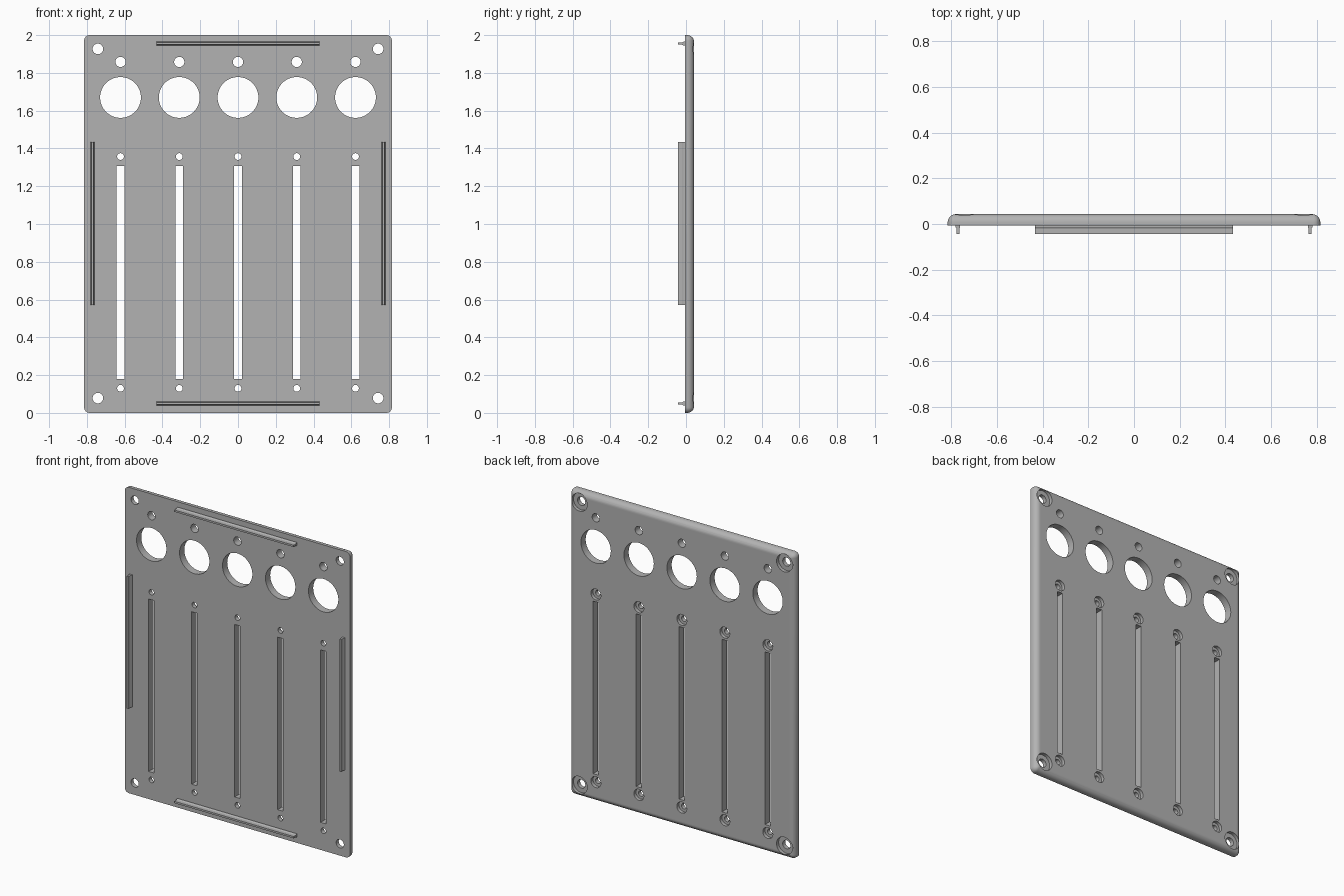
import bpy, bmesh, math
from mathutils import Matrix, Vector

cube = bpy.data.objects.get("Cube")
if cube:
    bpy.data.objects.remove(cube, do_unlink=True)

GREY = (0.45, 0.45, 0.45, 1)
mat = bpy.data.materials.new("plain grey")
mat.use_nodes = True
mat.diffuse_color = GREY
mat.node_tree.nodes["Principled BSDF"].inputs["Base Color"].default_value = GREY

FRONT, BACK = -0.006, 0.043
HALF_W, HALF_H = 0.815, 1.0
FILLET, CORNER = 0.036, 0.03
COLUMNS = [i * 0.311 for i in range(-2, 3)]


def make_object(name, bm):
    bmesh.ops.recalc_face_normals(bm, faces=bm.faces[:])
    mesh = bpy.data.meshes.new(name)
    bm.to_mesh(mesh)
    bm.free()
    mesh.materials.append(mat)
    obj = bpy.data.objects.new(name, mesh)
    bpy.context.collection.objects.link(obj)
    return obj


def loft(bm, rings):
    """Skin a stack of equal point rings and cap both ends."""
    loops = [[bm.verts.new(p) for p in ring] for ring in rings]
    for a, b in zip(loops, loops[1:]):
        for i in range(len(a)):
            j = (i + 1) % len(a)
            bm.faces.new((a[i], a[j], b[j], b[i]))
    bm.faces.new(loops[0])
    bm.faces.new(loops[-1])


def rounded_rectangle(inset, y):
    r = max(CORNER - inset, 0.003)
    cx, cz = HALF_W - inset - r, HALF_H - inset - r
    points = []
    for q, (sx, sz) in enumerate([(1, 1), (-1, 1), (-1, -1), (1, -1)]):
        for k in range(7):
            a = (q + k / 6) * math.pi / 2
            points.append((sx * cx + r * math.cos(a), y, 1 + sz * cz + r * math.sin(a)))
    return points


def round_cutter(bm, x, z, radius, bore=None, depth=0.022, n=32):
    """Through hole, optionally with a wider flat recess at the back."""
    steps = [(radius, FRONT - 0.02)]
    if bore:
        steps += [(radius, BACK - depth), (bore, BACK - depth)]
    steps.append((bore or radius, BACK + 0.02))
    loft(bm, [[(x + r * math.cos(i * math.tau / n), y, z + r * math.sin(i * math.tau / n))
               for i in range(n)] for r, y in steps])


def box_cutter(bm, x, z0, z1, half):
    loft(bm, [[(x - half, y, z0), (x + half, y, z0), (x + half, y, z1), (x - half, y, z1)]
              for y in (FRONT - 0.02, BACK + 0.02)])


# Panel with rounded back edge
bm = bmesh.new()
rings = [rounded_rectangle(0, FRONT)]
for k in range(9):
    a = k / 8 * math.pi / 2
    rings.append(rounded_rectangle(FILLET * (1 - math.cos(a)),
                                   BACK - FILLET + FILLET * math.sin(a)))
loft(bm, rings)
panel = make_object("panel", bm)

# Openings: big holes, indicator holes, slots and recessed screw holes
bm = bmesh.new()
for x in COLUMNS:
    round_cutter(bm, x, 1.67, 0.108, n=64)
    round_cutter(bm, x, 1.858, 0.027)
    box_cutter(bm, x, 0.18, 1.308, 0.02)
    for z in (0.13, 1.357):
        round_cutter(bm, x, z, 0.018, 0.036)
for x in (-0.742, 0.742):
    for z in (0.078, 1.927):
        round_cutter(bm, x, z, 0.028, 0.057)
cutter = make_object("opening_cutter", bm)
cutter.hide_render = True

cut = panel.modifiers.new("openings", "BOOLEAN")
cut.operation = "DIFFERENCE"
cut.solver = "EXACT"
cut.object = cutter
bpy.ops.object.select_all(action="DESELECT")
bpy.context.view_layer.objects.active = panel
panel.select_set(True)
bpy.ops.object.modifier_apply(modifier=cut.name)
bpy.data.objects.remove(cutter, do_unlink=True)
bpy.ops.object.shade_smooth_by_angle(angle=math.radians(30))


# Slim locating ribs on the front, slightly wider at the root
def rib(name, x, z, upright):
    bm = bmesh.new()
    rings = []
    for w, y in ((0.01, FRONT + 0.004), (0.01, -0.014), (0.006, -0.02), (0.006, -0.043)):
        hx, hz = (w, 0.432) if upright else (0.432, w)
        rings.append([(x - hx, y, z - hz), (x + hx, y, z - hz),
                      (x + hx, y, z + hz), (x - hx, y, z + hz)])
    loft(bm, rings)
    make_object(name, bm)


rib("top_rib", 0, 1.955, False)
rib("bottom_rib", 0, 0.05, False)
rib("left_rib", 0.77, 1.003, True)
rib("right_rib", -0.77, 1.003, True)
